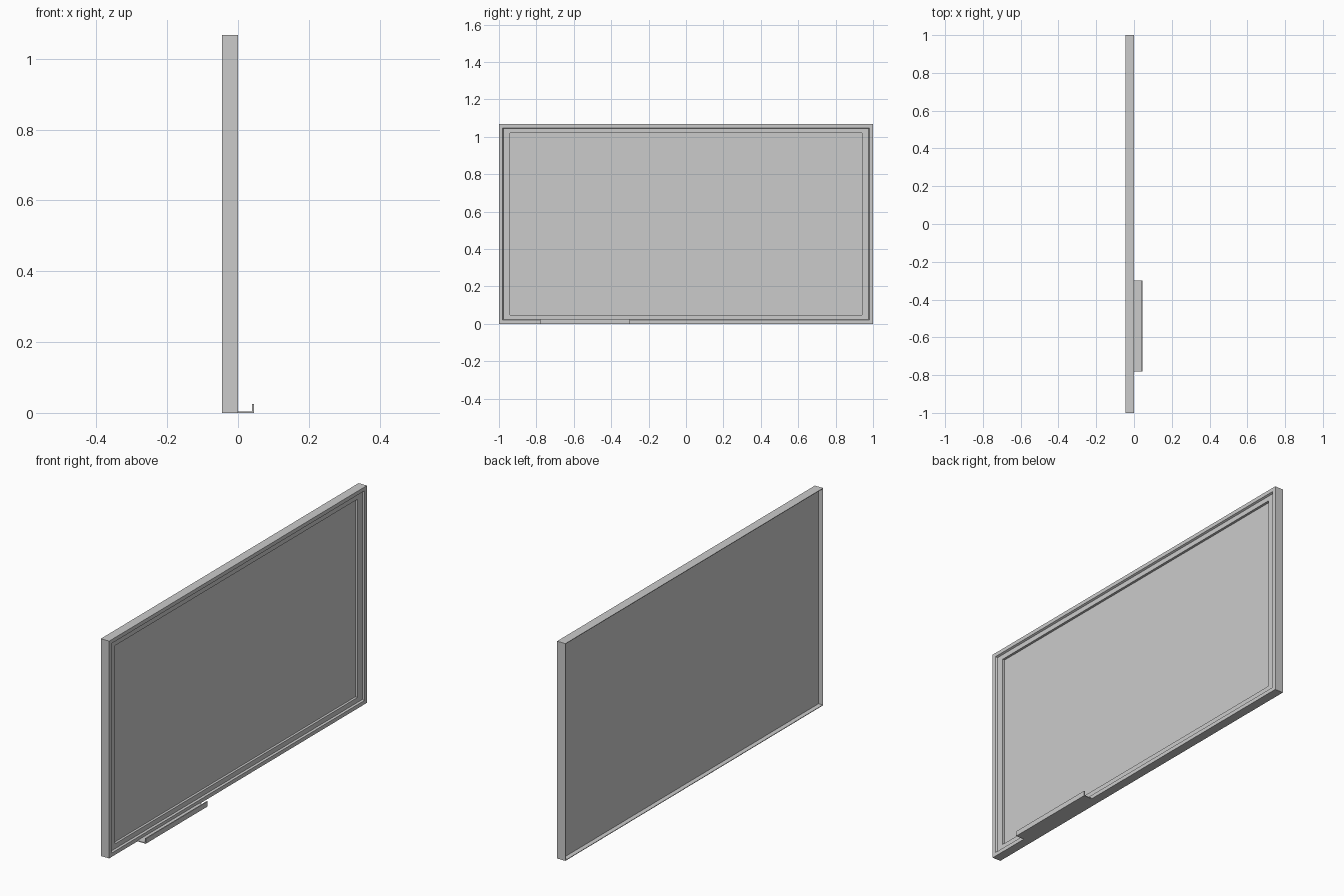
import bpy
import bmesh

if "Cube" in bpy.data.objects:
    bpy.data.objects.remove(bpy.data.objects["Cube"])

HALF_WIDTH, HEIGHT = 1.0, 1.067
DEPTH = 0.045


def finish(name, bm):
    """Turn a bmesh into a named object."""
    bmesh.ops.remove_doubles(bm, verts=bm.verts, dist=1e-5)
    bmesh.ops.recalc_face_normals(bm, faces=bm.faces)
    mesh = bpy.data.meshes.new(name)
    bm.to_mesh(mesh)
    bm.free()
    obj = bpy.data.objects.new(name, mesh)
    bpy.context.collection.objects.link(obj)
    return obj


def ring(bm, inset_y, inset_z, x):
    """Rectangle inset from the board outline, at depth x."""
    y, z0, z1 = HALF_WIDTH - inset_y, inset_z, HEIGHT - inset_z
    return [bm.verts.new((x, a, b))
            for a, b in ((-y, z0), (y, z0), (y, z1), (-y, z1))]


def rect_loft(name, sections, cap_ends=False):
    """Join a sequence of inset rectangles into stepped walls."""
    bm = bmesh.new()
    rings = [ring(bm, *s) for s in sections]
    for a, b in zip(rings, rings[1:]):
        for i in range(4):
            j = (i + 1) % 4
            bm.faces.new((a[i], a[j], b[j], b[i]))
    if cap_ends:
        bm.faces.new(rings[0])
        bm.faces.new(rings[-1])
    return finish(name, bm)


def extrude_profile(name, points, y0, y1):
    """Extrude an x-z profile along y."""
    bm = bmesh.new()
    face = bm.faces.new([bm.verts.new((x, y0, z)) for x, z in points])
    out = bmesh.ops.extrude_face_region(bm, geom=[face])
    moved = [v for v in out["geom"] if isinstance(v, bmesh.types.BMVert)]
    bmesh.ops.translate(bm, verts=moved, vec=(0, y1 - y0, 0))
    return finish(name, bm)


# Board: recessed back, thin back rim, outer walls, front rim, bezel, panel
rect_loft("board_and_frame", [
    (0.003, 0.003, -0.022),
    (0.003, 0.003, -DEPTH),
    (0.0, 0.0, -DEPTH),
    (0.0, 0.0, 0.0),
    (0.019, 0.019, 0.0),
    (0.023, 0.023, -0.009),
    (0.06, 0.047, -0.009),
    (0.06, 0.047, -0.021),
], cap_ends=True)

# Pen tray: L-shaped ledge with an upturned lip
extrude_profile("pen_tray", [
    (0.0, 0.0), (DEPTH, 0.0), (DEPTH, 0.025),
    (0.040, 0.025), (0.040, 0.004), (0.0, 0.004),
], -0.78, -0.30)
